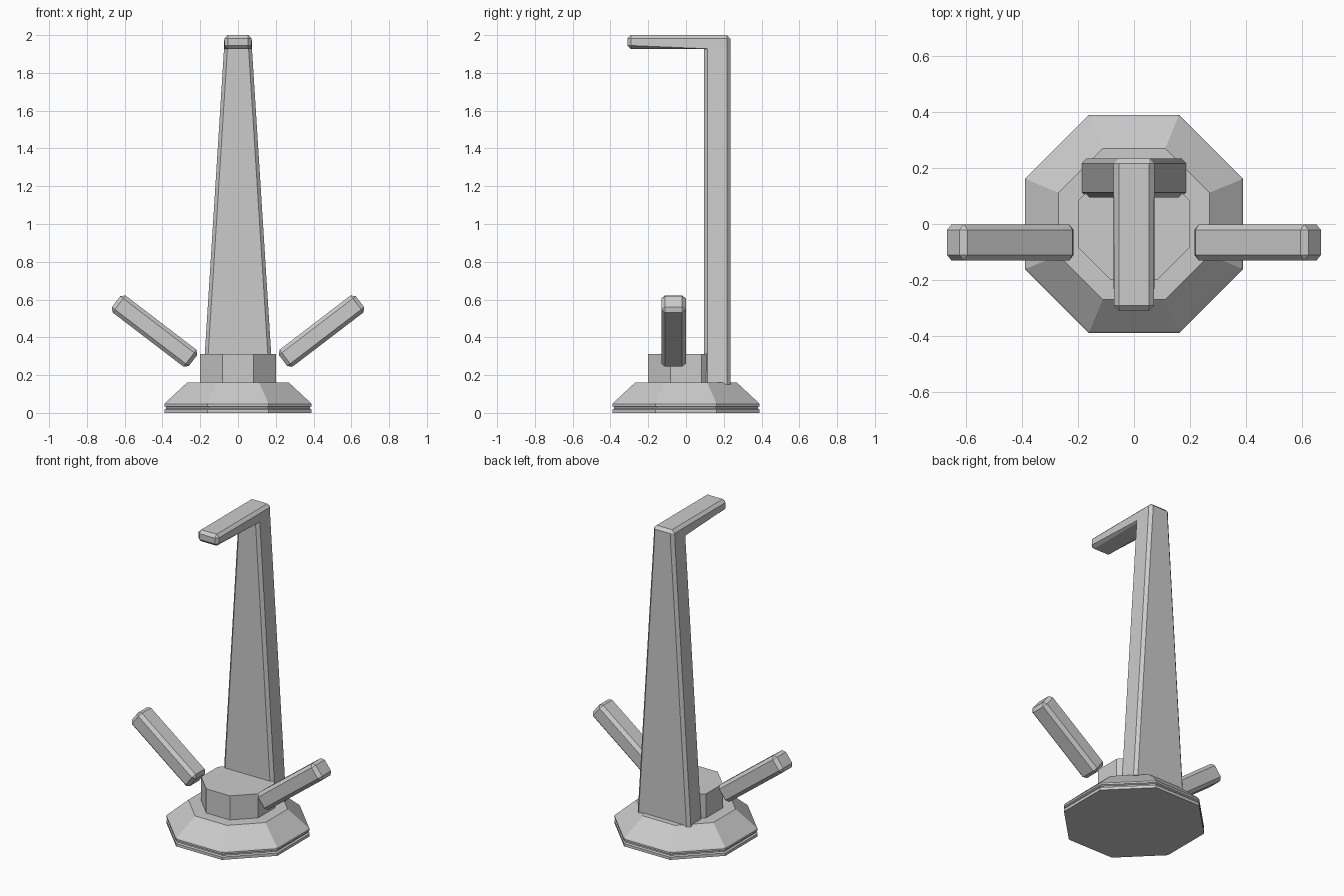
import bpy, bmesh, math
from mathutils import Matrix, Vector

if "Cube" in bpy.data.objects:
    bpy.data.objects.remove(bpy.data.objects["Cube"])


def finish(bm, name):
    bmesh.ops.recalc_face_normals(bm, faces=bm.faces)
    mesh = bpy.data.meshes.new(name)
    bm.to_mesh(mesh)
    bm.free()
    obj = bpy.data.objects.new(name, mesh)
    bpy.context.collection.objects.link(obj)
    return obj


def octagon_stack(name, profile):
    """Octagonal solid from (apothem, z) pairs, flats facing the axes."""
    bm = bmesh.new()
    rings = []
    for apothem, z in profile:
        r = apothem / math.cos(math.pi / 8)
        rings.append([bm.verts.new((r * math.cos((i + 0.5) * math.pi / 4),
                                    r * math.sin((i + 0.5) * math.pi / 4), z))
                      for i in range(8)])
    for a, b in zip(rings, rings[1:]):
        for i in range(8):
            j = (i + 1) % 8
            bm.faces.new((a[i], a[j], b[j], b[i]))
    bm.faces.new(rings[0][::-1])
    bm.faces.new(rings[-1])
    return finish(bm, name)


def chamfer(bm, edges, width):
    bmesh.ops.bevel(bm, geom=edges, offset=width, segments=1,
                    affect='EDGES', profile=0.5)


# Grooved, sloped base and the pedestal on it
octagon_stack("base", [(0.39, 0), (0.39, 0.018), (0.38, 0.023), (0.38, 0.03),
                       (0.39, 0.035), (0.39, 0.046), (0.385, 0.053), (0.27, 0.16)])
octagon_stack("pedestal", [(0.20, 0.15), (0.20, 0.313)])

# Tapered upright with the forward top arm: side profile (y, z, half width)
side = [(0.235, 0.15, 0.186), (0.235, 2.0, 0.072), (-0.31, 2.0, 0.072),
        (-0.31, 1.927, 0.072), (0.095, 1.927, 0.074), (0.095, 0.15, 0.186)]
bm = bmesh.new()
left = [bm.verts.new((-w, y, z)) for y, z, w in side]
right = [bm.verts.new((w, y, z)) for y, z, w in side]
# sides split at the inner corner so each panel stays flat
for s in (left, right):
    corner = bm.verts.new((s[4].co.x, 0.235, 1.927))
    s.append(corner)
    bm.faces.new((s[0], corner, s[4], s[5]))
    bm.faces.new((corner, s[1], s[2], s[3], s[4]))
outline = [0, 6, 1, 2, 3, 4, 5]
for i, j in zip(outline, outline[1:] + outline[:1]):
    bm.faces.new((left[i], left[j], right[j], right[i]))
bmesh.ops.recalc_face_normals(bm, faces=bm.faces)
sharp = [e for e in bm.edges
         if e.calc_face_angle_signed() > math.radians(30)
         and not all(v.co.z < 0.2 for v in e.verts)]
chamfer(bm, sharp, 0.018)
finish(bm, "upright_and_arm")

# Mirrored slanted side prongs
for name, sx in (("left_prong", -1), ("right_prong", 1)):
    bm = bmesh.new()
    bmesh.ops.create_cube(bm, size=1)
    bmesh.ops.scale(bm, vec=Vector((0.513, 0.13, 0.113)), verts=bm.verts)
    chamfer(bm, list(bm.edges), 0.02)
    bm.transform(Matrix.Translation((0.442 * sx, -0.066, 0.433))
                 @ Matrix.Rotation(math.radians(-37.4) * sx, 4, 'Y'))
    finish(bm, name)
